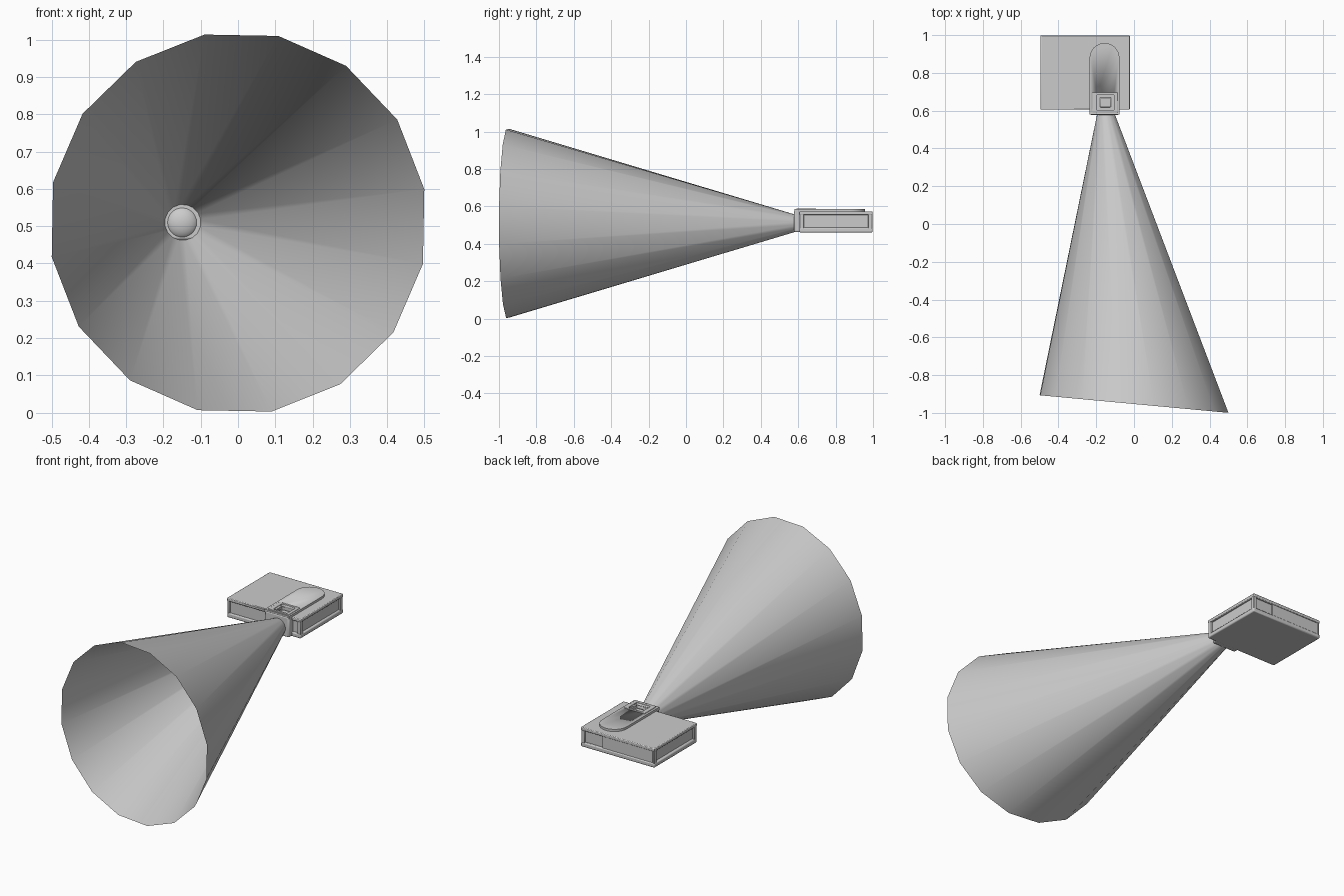
import bpy, bmesh, math
from mathutils import Vector

cube = bpy.data.objects.get("Cube")
if cube:
    bpy.data.objects.remove(cube, do_unlink=True)

grey = bpy.data.materials.new("light grey")
grey.use_nodes = True
colour = (0.6, 0.6, 0.6, 1)
grey.diffuse_color = colour
grey.node_tree.nodes["Principled BSDF"].inputs["Base Color"].default_value = colour


def finish(name, bm, smooth=30, bevel=0):
    bmesh.ops.recalc_face_normals(bm, faces=bm.faces)
    mesh = bpy.data.meshes.new(name)
    bm.to_mesh(mesh)
    bm.free()
    mesh.materials.append(grey)
    ob = bpy.data.objects.new(name, mesh)
    bpy.context.collection.objects.link(ob)
    bpy.ops.object.select_all(action='DESELECT')
    bpy.context.view_layer.objects.active = ob
    ob.select_set(True)
    if bevel:
        mod = ob.modifiers.new("Bevel", 'BEVEL')
        mod.width = bevel
        mod.segments = 2
    bpy.ops.object.shade_smooth_by_angle(angle=math.radians(smooth))
    return ob


def box(name, x, y, z, bevel=0):
    bm = bmesh.new()
    bmesh.ops.create_cube(bm, size=1)
    for v in bm.verts:
        v.co = Vector([r[0] + (c + 0.5) * (r[1] - r[0]) for c, r in zip(v.co, (x, y, z))])
    return finish(name, bm, bevel=bevel)


def cut(target, cutter):
    mod = target.modifiers.new("Window", 'BOOLEAN')
    mod.operation = 'DIFFERENCE'
    mod.solver = 'EXACT'
    mod.object = cutter


# Light cone: open sixteen-sided shell with a slanted rim
SIDES = 16
bm = bmesh.new()
rim, neck = [], []
for i in range(SIDES):
    a = math.radians(10.2) + i * math.tau / SIDES
    x, z = 0.508 * math.cos(a), 0.5085 + 0.514 * math.sin(a)
    rim.append(bm.verts.new((x, -0.953 - 0.093 * x, z)))
    neck.append(bm.verts.new((-0.15 + 0.042 * math.cos(a), 0.6, 0.51 + 0.042 * math.sin(a))))
for i in range(SIDES):
    j = (i + 1) % SIDES
    bm.faces.new((rim[i], rim[j], neck[j], neck[i]))
finish("light_cone", bm, smooth=40)

# Lens: shallow dome closing the neck
bm = bmesh.new()
bmesh.ops.create_uvsphere(bm, u_segments=32, v_segments=16, radius=0.044)
for v in bm.verts:
    v.co = Vector((v.co.x - 0.15, v.co.y * 0.6 + 0.59, v.co.z + 0.51))
finish("lens", bm)

# Case: recessed core between two slabs
X = (-0.495, -0.022)
box("case_core", (-0.48, -0.035), (0.615, 0.985), (0.47, 0.556))
top_slab = box("case_top", X, (0.605, 0.998), (0.555, 0.574), 0.004)
box("case_bottom", X, (0.605, 0.998), (0.461, 0.487), 0.006)

# Corner posts and the raised back panels
for side, x in (("left", (-0.045, -0.023)), ("right", (-0.494, -0.482))):
    box("front_post_" + side, x, (0.607, 0.63), (0.48, 0.56), 0.003)
    box("back_post_" + side, x, (0.973, 0.996), (0.48, 0.56), 0.003)
box("back_panel", (-0.49, -0.16), (0.97, 0.993), (0.48, 0.56))

# Lens housing at the front of the case
housing = box("lens_housing", (-0.235, -0.077), (0.578, 0.67), (0.462, 0.58), 0.008)

# Raised tongue on top, rounded at the back
bm = bmesh.new()
cx, r = -0.156, 0.079
outline = [(cx - r, 0.58), (cx + r, 0.58)]
for i in range(17):
    a = math.pi * i / 16
    outline.append((cx + r * math.cos(a), 0.879 + r * math.sin(a)))
face = bm.faces.new([bm.verts.new((x, y, 0.57)) for x, y in outline])
up = bmesh.ops.extrude_face_region(bm, geom=[face])
for v in up["geom"]:
    if isinstance(v, bmesh.types.BMVert):
        v.co.z = 0.587
tongue = finish("top_tongue", bm)

# Window cut through tongue, slab and housing
cutter = box("window_cutter", (-0.195, -0.107), (0.604, 0.682), (0.5565, 0.65))
cutter.hide_render = True
cutter.hide_viewport = True
cutter.display_type = 'WIRE'
for part in (tongue, top_slab, housing):
    cut(part, cutter)
box("window_block", (-0.18, -0.122), (0.618, 0.67), (0.55, 0.566), 0.004)

# Thin frame around the window
for i, x in enumerate(((-0.221, -0.195), (-0.107, -0.087))):
    box("window_frame_side_%d" % i, x, (0.59, 0.696), (0.58, 0.59), 0.002)
for i, y in enumerate(((0.59, 0.604), (0.682, 0.696))):
    box("window_frame_end_%d" % i, (-0.221, -0.087), y, (0.58, 0.59), 0.002)
